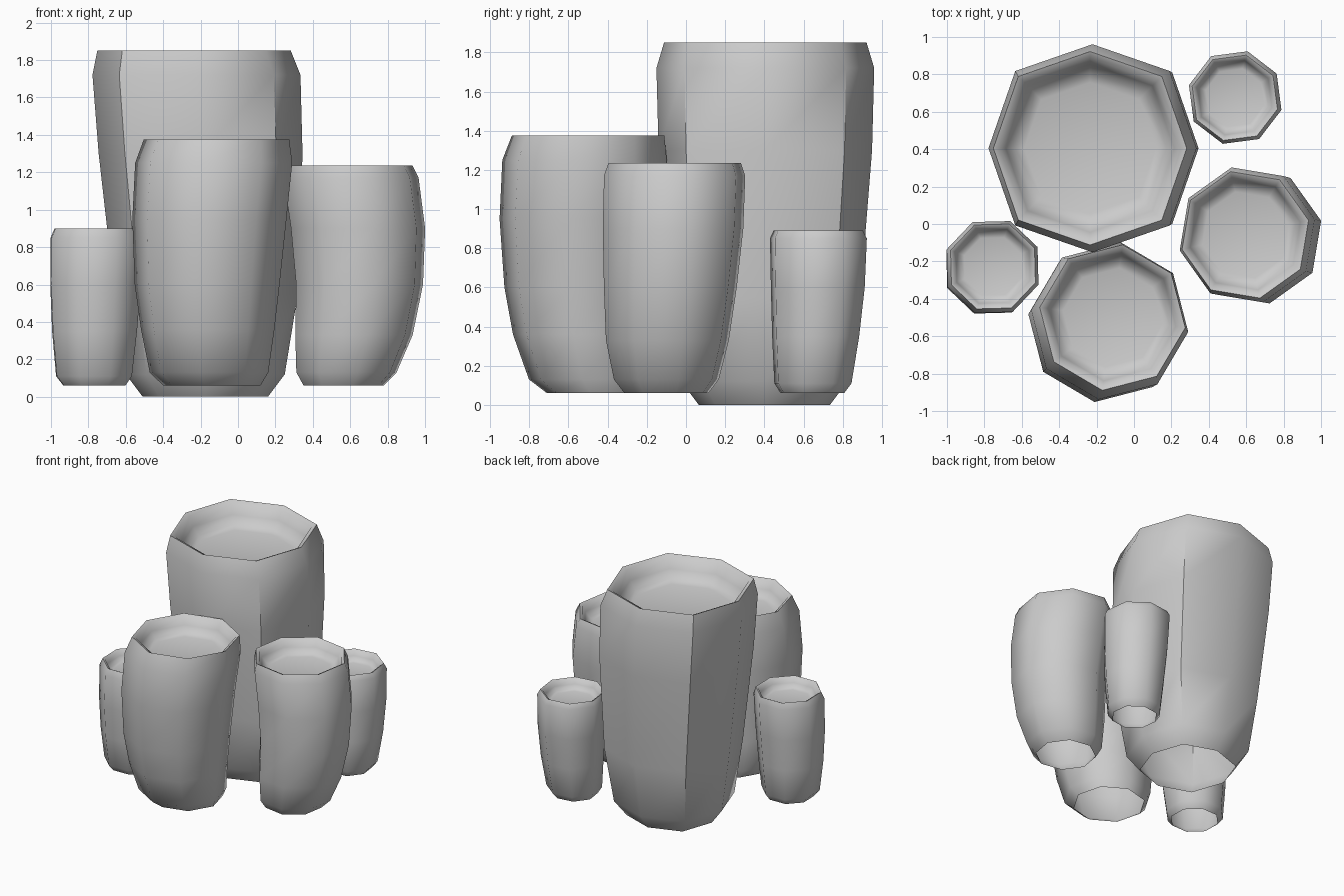
import bpy, bmesh, math

SIDES = 8


def tube(name, turn, rings, depth, corner=1.0):
    """Open-bottomed octagonal tube; rings are (z, x, y, radius) from bottom to top.
    corner scales every second vertex outwards."""
    z, x, y, r = rings[-1]
    # rim lip, inner wall and recessed floor follow from the top ring
    rings = rings + [(z - depth * 0.1, x, y, r * 0.93),
                     (z - depth * 0.55, x, y, r * 0.87),
                     (z - depth * 0.9, x, y, r * 0.78),
                     (z - depth, x, y, r * 0.68)]
    bm = bmesh.new()
    loops = []
    for z, x, y, r in rings:
        loop = []
        for i in range(SIDES):
            a = math.radians(turn) + math.tau * i / SIDES
            k = r * (corner if i % 2 else 1)
            loop.append(bm.verts.new((x + k * math.cos(a), y + k * math.sin(a), z)))
        loops.append(loop)
    for low, high in zip(loops, loops[1:]):
        for i in range(SIDES):
            j = (i + 1) % SIDES
            bm.faces.new((low[i], low[j], high[j], high[i]))
    bm.faces.new(loops[-1])
    mesh = bpy.data.meshes.new(name)
    bm.to_mesh(mesh)
    bm.free()
    obj = bpy.data.objects.new(name, mesh)
    bpy.context.collection.objects.link(obj)
    bpy.ops.object.select_all(action='DESELECT')
    obj.select_set(True)
    bpy.context.view_layer.objects.active = obj
    bpy.ops.object.shade_smooth_by_angle(angle=math.radians(50))


# Tall tube at the back
tube("tall_tube", 0, [
    (0, -0.175, 0.40, 0.335), (0.12, -0.175, 0.40, 0.425),
    (0.55, -0.17, 0.40, 0.49), (1.3, -0.20, 0.405, 0.545),
    (1.72, -0.222, 0.405, 0.556), (1.85, -0.235, 0.405, 0.517)], 0.17, 1.05)

# Bent tube at the front
tube("front_tube", -8, [
    (0.06, -0.14, -0.45, 0.263), (0.13, -0.155, -0.485, 0.32),
    (0.36, -0.162, -0.527, 0.36), (0.6, -0.165, -0.54, 0.391),
    (0.95, -0.153, -0.54, 0.416), (1.25, -0.13, -0.518, 0.424),
    (1.375, -0.115, -0.50, 0.393)], 0.13)

# Bent tube on the right
tube("right_tube", 13, [
    (0.06, 0.565, -0.10, 0.22), (0.13, 0.58, -0.10, 0.275),
    (0.33, 0.62, -0.095, 0.322), (0.6, 0.65, -0.08, 0.348),
    (0.9, 0.642, -0.066, 0.368), (1.17, 0.605, -0.058, 0.37),
    (1.235, 0.595, -0.058, 0.347)], 0.11)

# Short tube on the left
tube("left_short_tube", 24, [
    (0.06, -0.768, -0.228, 0.178), (0.11, -0.77, -0.23, 0.217),
    (0.35, -0.767, -0.237, 0.243), (0.6, -0.762, -0.237, 0.259),
    (0.85, -0.756, -0.23, 0.263), (0.9, -0.754, -0.227, 0.243)], 0.08)

# Short tube at the back right
tube("back_short_tube", -15, [
    (0.06, 0.537, 0.645, 0.168), (0.11, 0.542, 0.648, 0.204),
    (0.35, 0.55, 0.662, 0.23), (0.6, 0.548, 0.673, 0.248),
    (0.85, 0.541, 0.676, 0.256), (0.89, 0.539, 0.675, 0.236)], 0.08)
